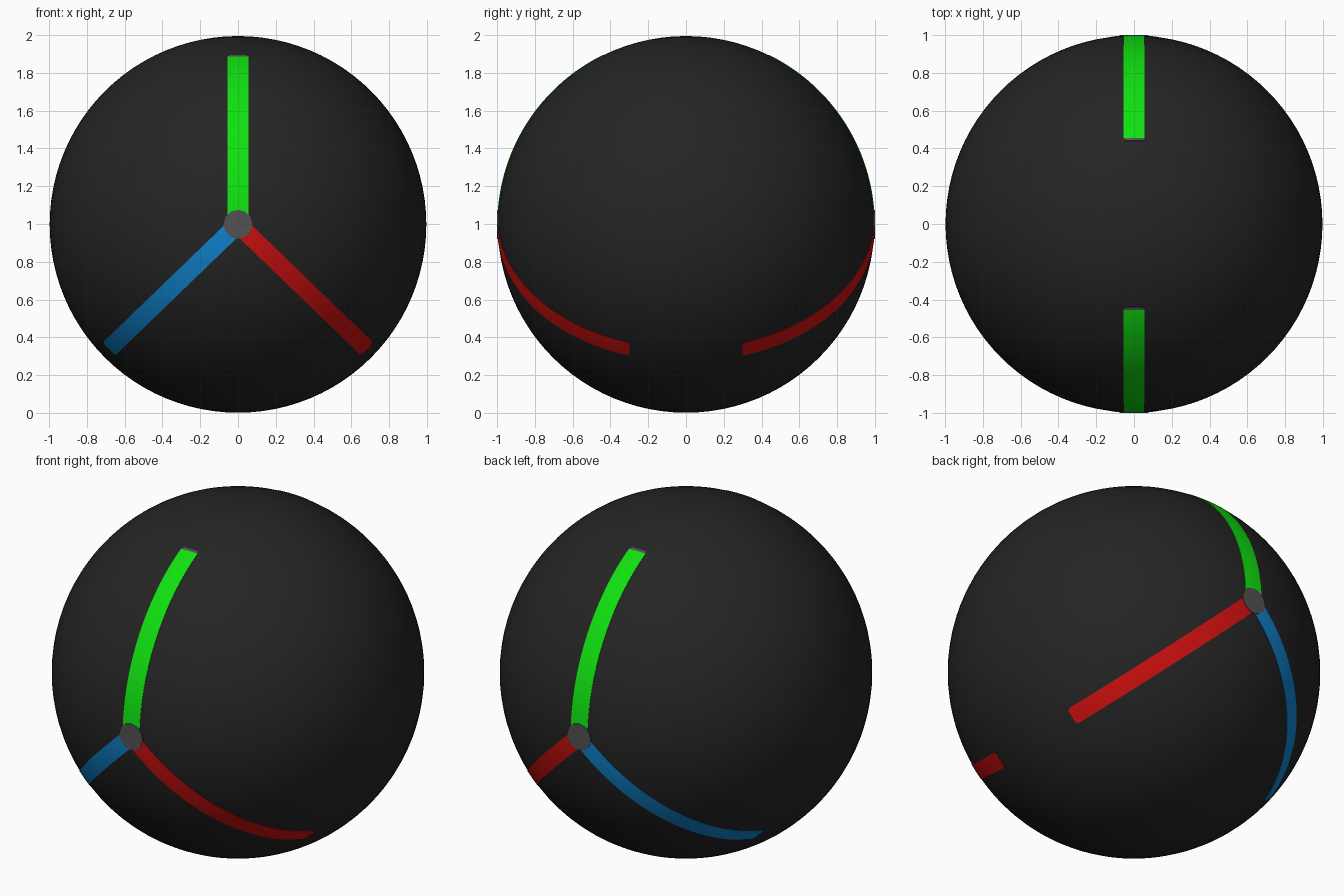
import bpy, bmesh, math
from mathutils import Vector, Matrix

cube = bpy.data.objects.get("Cube")
if cube:
    bpy.data.objects.remove(cube, do_unlink=True)

R = 0.997
CENTRE = Vector((0, 0, 0.998))


def material(name, colour):
    m = bpy.data.materials.new(name)
    m.use_nodes = True
    m.diffuse_color = (*colour, 1)
    m.node_tree.nodes["Principled BSDF"].inputs["Base Color"].default_value = (*colour, 1)
    return m


black = material("black shell", (0.018, 0.018, 0.018))
grey = material("dark grey", (0.085, 0.085, 0.085))
green = material("green", (0.005, 0.75, 0.005))
red = material("red", (0.62, 0.005, 0.005))
blue = material("blue", (0.005, 0.23, 0.62))


def finish(name, bm, mats):
    bmesh.ops.recalc_face_normals(bm, faces=bm.faces)
    mesh = bpy.data.meshes.new(name)
    bm.to_mesh(mesh)
    bm.free()
    ob = bpy.data.objects.new(name, mesh)
    ob.location = CENTRE
    bpy.context.collection.objects.link(ob)
    for m in mats:
        mesh.materials.append(m)
    bpy.ops.object.select_all(action="DESELECT")
    ob.select_set(True)
    bpy.context.view_layer.objects.active = ob
    bpy.ops.object.shade_smooth_by_angle(angle=math.radians(35))
    return ob


def strip(name, side, heading, end, width, mats, tip=False):
    """Thin band hugging the ball, running out from the hub along a great circle."""
    pole = Vector((0, side, 0))
    out = Vector((math.cos(heading), 0, math.sin(heading)))
    across = pole.cross(out)
    steps, cols = 40, 4
    angles = [end * i / steps for i in range(1, steps)]
    angles += [end - 0.015, end]
    bm = bmesh.new()
    rows = []
    for i, t in enumerate(angles):
        # The last row is narrower, which clips the corners
        w = width * (0.8 if i == len(angles) - 1 else 1)
        row = []
        for c in range(cols + 1):
            p = pole * math.cos(t) + out * math.sin(t) + across * w * (c / cols - 0.5)
            row.append(bm.verts.new(p.normalized() * (R + 0.002)))
        rows.append(row)
    for i, (a, b) in enumerate(zip(rows, rows[1:])):
        for c in range(cols):
            f = bm.faces.new((a[c], a[c + 1], b[c + 1], b[c]))
            f.material_index = int(tip and i == len(rows) - 2)
    # Give the band a little depth into the ball
    extruded = bmesh.ops.extrude_face_region(bm, geom=bm.faces[:], use_keep_orig=True)
    for v in extruded["geom"]:
        if isinstance(v, bmesh.types.BMVert):
            v.co *= (R - 0.005) / R
    finish(name, bm, mats)


# Ball
bm = bmesh.new()
bmesh.ops.create_uvsphere(bm, u_segments=96, v_segments=48, radius=R)
finish("ball", bm, [black])

# Matching three-armed marks on the front and back
for label, side in (("front", -1), ("back", 1)):
    strip(label + "_upper_strip", side, math.pi / 2, math.radians(63.8), 0.11, [green, grey], True)
    strip(label + "_left_strip", side, math.radians(-44), math.radians(72.5), 0.095, [red])
    strip(label + "_right_strip", side, math.radians(224), math.radians(72.5), 0.095, [blue])

    # Hub disc where the strips meet
    bm = bmesh.new()
    turn = Matrix.Translation((0, side * 0.99, 0)) @ Matrix.Rotation(math.pi / 2, 4, "X")
    bmesh.ops.create_cone(bm, cap_ends=True, segments=12, radius1=0.077, radius2=0.077,
                          depth=0.02, matrix=turn)
    finish(label + "_hub", bm, [grey])
